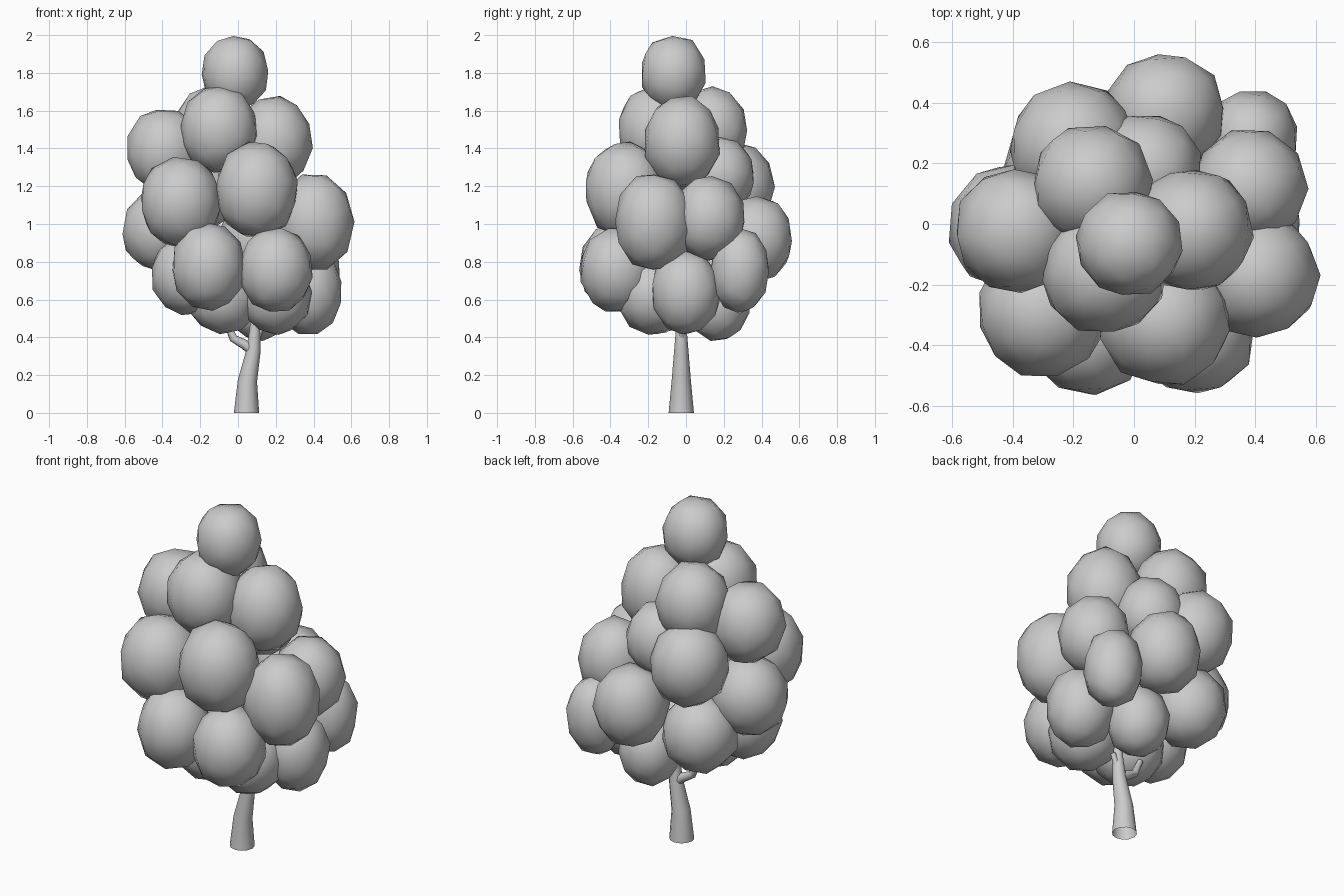
import bpy, bmesh, random
from math import cos, sin, tau
from mathutils import Vector, Euler

random.seed(4)
BOXY = 2.12     # 2 = round clumps, higher = fuller corners


def finish(bm, name):
    bmesh.ops.recalc_face_normals(bm, faces=bm.faces)
    me = bpy.data.meshes.new(name)
    bm.to_mesh(me)
    bm.free()
    ob = bpy.data.objects.new(name, me)
    bpy.context.collection.objects.link(ob)
    return ob


def leaf_clump(x, y, z, r, rz):
    """Low-poly, slightly irregular egg of leaves, smooth shaded."""
    bm = bmesh.new()
    spin = Euler([random.uniform(0, tau) for _ in range(3)]).to_matrix().to_4x4()
    bmesh.ops.create_icosphere(bm, subdivisions=2, radius=1.0, matrix=spin)
    for v in bm.verts:
        fat = sum(abs(c) ** BOXY for c in v.co) ** (-1 / BOXY)
        v.co *= fat * random.uniform(1.0, 1.05)
        v.co = Vector((x + v.co.x * r, y + v.co.y * r, z + v.co.z * rz))
    for f in bm.faces:
        f.smooth = True
    return finish(bm, "leaf_clump")


def limb(name, path, sides):
    """Tapered tube through (x, y, z, radius) points, open at the foot."""
    bm = bmesh.new()
    pts = [Vector(p[:3]) for p in path]
    rings = []
    for i, p in enumerate(path):
        d = pts[min(i + 1, len(pts) - 1)] - pts[max(i - 1, 0)]
        if p[2] == 0:
            d = Vector((0, 0, 1))          # flat foot on the ground
        q = Vector((0, 0, 1)).rotation_difference(d)
        rings.append([bm.verts.new(pts[i] + q @ Vector(
            (p[3] * cos(tau * k / sides), p[3] * sin(tau * k / sides), 0)))
            for k in range(sides)])
    for a, b in zip(rings, rings[1:]):
        for k in range(sides):
            n = (k + 1) % sides
            bm.faces.new((a[k], a[n], b[n], b[k])).smooth = True
    bm.faces.new(rings[-1])
    return finish(bm, name)


# Trunk and forked branches
limb("trunk", [(0.045, -0.025, 0, 0.067), (0.05, -0.025, 0.17, 0.051),
               (0.082, -0.025, 0.33, 0.038), (0.09, -0.025, 0.45, 0.028),
               (0.085, -0.03, 0.55, 0.02)], 12)
limb("left_branch", [(0.08, -0.025, 0.33, 0.028), (0.03, -0.025, 0.365, 0.026),
                     (-0.025, -0.025, 0.395, 0.022), (-0.06, -0.02, 0.48, 0.016)], 8)
limb("right_twig", [(0.085, -0.025, 0.37, 0.02), (0.13, -0.02, 0.46, 0.014)], 8)

# Foliage: x, y, z, radius, half height
crown = [(-0.015, -0.065, 1.80, 0.172, 0.195),
         (-0.10, -0.16, 1.50, 0.20, 0.23), (0.19, -0.02, 1.435, 0.20, 0.24),
         (-0.385, -0.02, 1.39, 0.20, 0.22), (-0.14, 0.13, 1.50, 0.195, 0.22)]
middle = [(0.04, 0.18, 1.26, 0.18, 0.20), (-0.20, 0.255, 1.20, 0.207, 0.23),
          (-0.305, -0.29, 1.115, 0.21, 0.24), (0.10, -0.32, 1.18, 0.213, 0.25),
          (0.405, -0.17, 1.01, 0.203, 0.255), (0.38, 0.12, 1.03, 0.188, 0.22),
          (0.10, 0.365, 0.92, 0.195, 0.225), (-0.405, -0.01, 0.97, 0.205, 0.22)]
lower = [(0.385, 0.285, 0.755, 0.155, 0.22), (-0.155, -0.365, 0.775, 0.194, 0.23),
         (0.20, -0.365, 0.755, 0.193, 0.225), (0.37, 0.0, 0.64, 0.182, 0.22),
         (-0.265, -0.17, 0.73, 0.19, 0.21), (-0.225, 0.185, 0.775, 0.20, 0.215),
         (0.115, 0.17, 0.58, 0.165, 0.195), (0.20, -0.17, 0.62, 0.19, 0.20),
         (-0.08, -0.15, 0.62, 0.19, 0.20)]
for clump in crown + middle + lower:
    leaf_clump(*clump)
